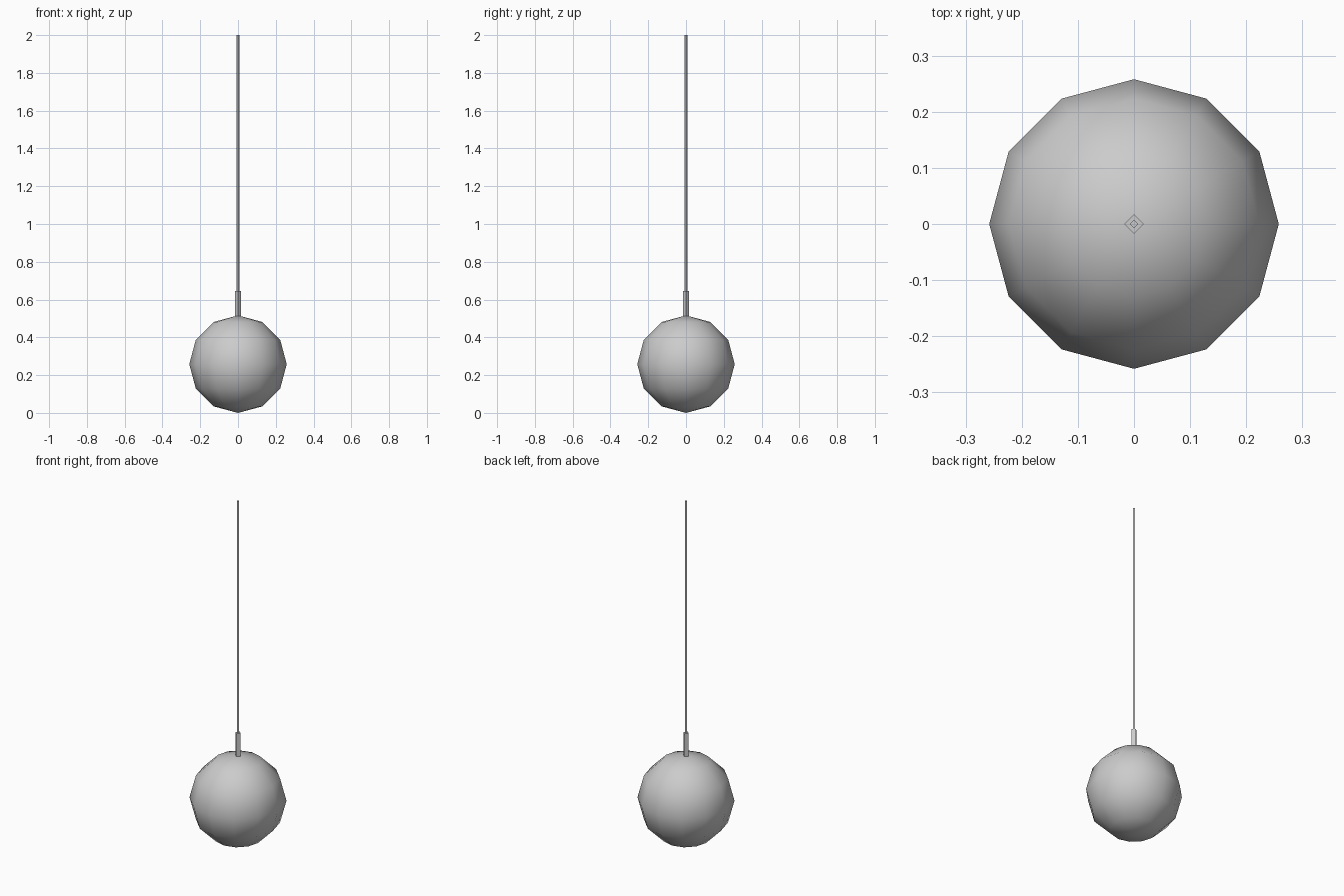
import bpy

if "Cube" in bpy.data.objects:
    bpy.data.objects.remove(bpy.data.objects["Cube"])

R = 0.258  # globe radius


def square_rod(name, radius, z0, z1):
    # four-sided rod with its corners on the x and y axes
    bpy.ops.mesh.primitive_cylinder_add(vertices=4, radius=radius, depth=z1 - z0,
                                        location=(0, 0, (z0 + z1) / 2))
    bpy.context.object.name = name


# Low-poly smooth globe shade
bpy.ops.mesh.primitive_uv_sphere_add(segments=12, ring_count=6, radius=R, location=(0, 0, R))
bpy.context.object.name = "globe_shade"
bpy.ops.object.shade_smooth()

# Socket on top of the globe and the hanging cord
square_rod("lamp_socket", 0.017, 0.51, 0.645)
square_rod("hanging_cord", 0.008, 0.645, 2.0)
